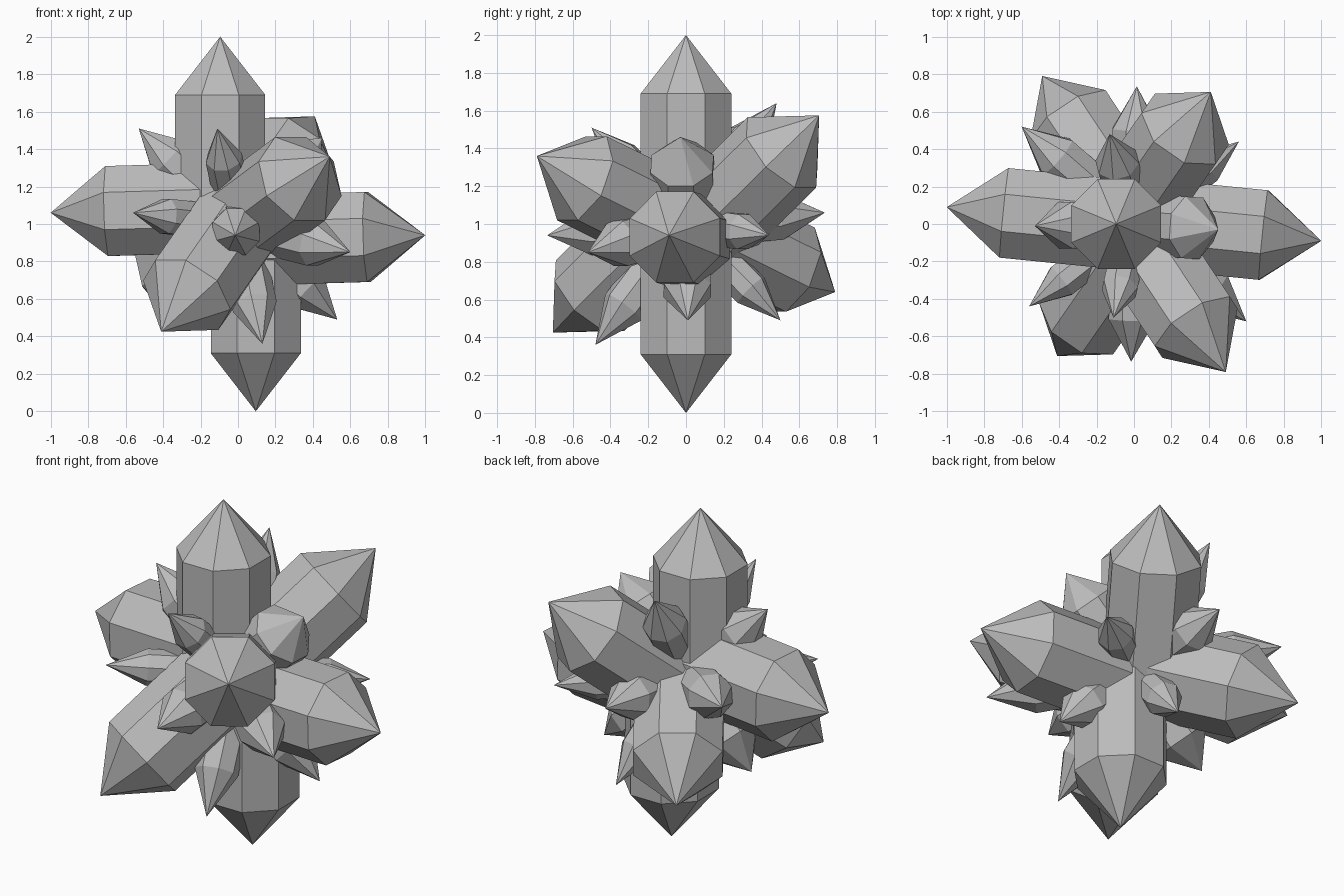
import bpy, math
from mathutils import Vector

if "Cube" in bpy.data.objects:
    bpy.data.objects.remove(bpy.data.objects["Cube"])

CENTER = Vector((0, 0, 1))
SIDES = 8
SHAFT = 0.69   # share of the length taken by the prism, the rest is the point

mat = bpy.data.materials.new("grey_stone")
mat.diffuse_color = (0.5, 0.5, 0.5, 1)
mat.use_nodes = True
mat.node_tree.nodes["Principled BSDF"].inputs["Base Color"].default_value = mat.diffuse_color


def crystal(name, tip, axis, length, radius):
    """Eight-sided prism ending in a point at tip, running inward along axis."""
    axis = axis.normalized()
    quat = axis.to_track_quat('Z', 'Y')
    base = tip - axis * length
    verts = []
    for h in (0, SHAFT * length):
        for i in range(SIDES):
            a = math.tau * (i + 0.5) / SIDES
            ring = Vector((radius * math.cos(a), radius * math.sin(a), h))
            verts.append(CENTER + base + quat @ ring)
    verts.append(CENTER + tip)
    faces = [tuple(reversed(range(SIDES)))]
    for i in range(SIDES):
        j = (i + 1) % SIDES
        faces.append((i, j, SIDES + j, SIDES + i))
        faces.append((SIDES + i, SIDES + j, 2 * SIDES))
    mesh = bpy.data.meshes.new(name)
    mesh.from_pydata(verts, [], faces)
    mesh.materials.append(mat)
    bpy.context.collection.objects.link(bpy.data.objects.new(name, mesh))


def crystal_pair(name, tip, axis, length, radius):
    """A crystal and its twin on the opposite side of the cluster."""
    tip, axis = Vector(tip), Vector(axis)
    crystal(name, tip, axis, length, radius)
    crystal(name + "_opposite", -tip, -axis, length, radius)


# Large crystals: tip relative to the cluster centre, growth direction
large = {
    "upright_crystal": ((-0.095, 0, 1.0), (0, 0, 1)),
    "side_crystal": ((-1.0, 0.09, 0.06), (-1, 0.1, -0.03)),
    "front_right_crystal": ((0.49, -0.79, 0.36), (0.51, -0.77, 0.38)),
    "back_right_crystal": ((0.41, 0.705, 0.575), (0.44, 0.635, 0.63)),
}
for name, (tip, axis) in large.items():
    crystal_pair(name, tip, axis, 1.0, 0.26)

# Small crystals: tip relative to the cluster centre, radius
small = {
    "upper_back_shard": ((-0.13, 0.48, 0.64), 0.12),
    "upper_front_shard": ((-0.11, -0.5, 0.51), 0.10),
    "front_shard": ((-0.015, -0.735, -0.06), 0.135),
    "front_left_shard": ((-0.56, -0.44, 0.06), 0.10),
    "front_right_shard": ((0.60, -0.52, -0.15), 0.13),
    "upper_left_shard": ((-0.53, -0.01, 0.51), 0.135),
    "upper_right_shard": ((0.45, -0.03, 0.46), 0.178),
}
for name, (tip, radius) in small.items():
    crystal_pair(name, tip, tip, Vector(tip).length, radius)
